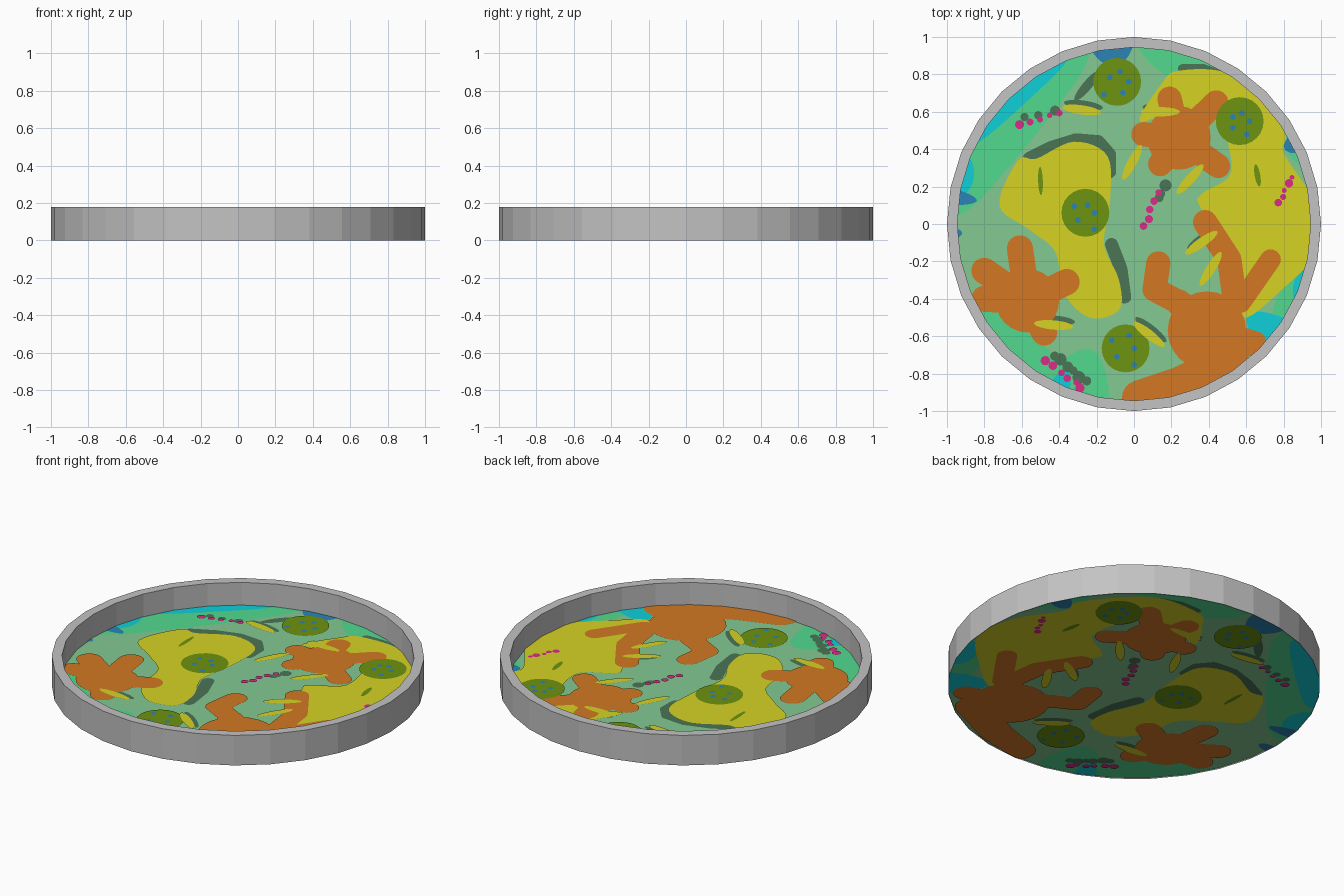
import bpy, bmesh, math, random
from mathutils import Vector
from mathutils.geometry import tessellate_polygon

if "Cube" in bpy.data.objects:
    bpy.data.objects.remove(bpy.data.objects["Cube"])

SIDES, HEIGHT, INNER, FLOOR, STEP = 32, 0.178, 0.945, 0.042, 0.0007
random.seed(4)


def material(name, code):
    """Flat colour from a hex code."""
    lin = [((int(code[i:i + 2], 16) * 1.06 / 255 + 0.055) / 1.055) ** 2.4 for i in (0, 2, 4)]
    m = bpy.data.materials.new(name)
    m.diffuse_color = (*lin, 1)
    m.use_nodes = True
    m.node_tree.nodes["Principled BSDF"].inputs["Base Color"].default_value = m.diffuse_color
    return m


GREY = material("grey", "b8b8b8")
SAGE = material("sage green", "7cbe8a")
MINT = material("mint green", "4ecd87")
CYAN = material("cyan", "0ec4cc")
BLUE = material("blue", "287caa")
DARK = material("dark green", "466e50")
YELLOW = material("yellow", "cac621")
ORANGE = material("orange", "c87222")
OLIVE = material("olive", "678b0f")
PINK = material("pink", "ce2a82")


def add_object(name, bm, mat):
    me = bpy.data.meshes.new(name)
    bm.to_mesh(me)
    bm.free()
    me.materials.append(mat)
    bpy.context.collection.objects.link(bpy.data.objects.new(name, me))


def polar(r, a):
    return Vector((r * math.cos(a), r * math.sin(a)))


# shape helpers, all in hundredths of a unit
def dot(x, y, r):
    return [Vector((x, y)) + polar(r, math.tau * i / 24) for i in range(24)]


def blob(*p):
    """Closed smooth outline."""
    p, out = [Vector(q) for q in p], []
    for i in range(len(p)):
        a, b, c, d = (p[(i + j) % len(p)] for j in (-1, 0, 1, 2))
        for s in range(6):
            t = s / 6
            out.append((2 * b + (c - a) * t + (2 * a - 5 * b + 4 * c - d) * t * t
                        + (3 * b - a - 3 * c + d) * t ** 3) / 2)
    return out


def edge_patch(start, end, depth):
    """Patch along the rim between two angles in degrees."""
    angles = [math.radians(start + (end - start) * i / 24) for i in range(25)]
    inner = [polar(100 - depth * math.sin(math.pi * i / 24 + 1e-6) ** 0.45 if 0 < i < 24 else 100, a)
             for i, a in enumerate(angles)]
    return inner + [polar(102, a) for a in reversed(angles)]


def limb(width, *p):
    """Round-ended thick line, one capsule per segment."""
    p, out = [Vector(q) for q in p], []
    for a, b in zip(p, p[1:]):
        turn = math.atan2(b.y - a.y, b.x - a.x)
        out.append([(b if i <= 10 else a) + polar(width / 2, turn - math.pi / 2 + math.pi * (i - (i > 10)) / 10)
                    for i in range(22)])
    return out


def splash(x, y, r, width, *tips):
    """Round core with limbs reaching out."""
    return [dot(x, y, r)] + [s for t in tips for s in limb(width, (x, y), t)]


def leaf(x, y, angle, length=21, width=5):
    """Pointed brush stroke."""
    turn, half = math.radians(angle), length / 2
    return [Vector((x, y)) + polar(half * math.cos(t), turn) + polar(width / 2 * math.sin(t), turn + math.pi / 2)
            for t in (math.tau * i / 24 for i in range(24))]


def row(n, r, start, end):
    """Uneven line of dots."""
    out = []
    for i in range(n):
        q = Vector(start).lerp(Vector(end), i / (n - 1))
        out.append(dot(q.x + random.uniform(-1, 1), q.y + random.uniform(-1, 1), r * random.uniform(0.7, 1.25)))
    return out


def clamp(v, radius):
    """Keep a point inside the many-sided rim."""
    half = math.pi / SIDES
    lim = radius * math.cos(half) / math.cos(math.atan2(v.y, v.x) % (2 * half) - half)
    return v * (lim / v.length) if v.length > lim else v


def paint(layer, name, mat, shapes):
    """One colour layer, on the inside floor and on the underside."""
    for side, radius, z, up in (("floor", 0.96, FLOOR + layer * STEP, True),
                                ("underside", 1.0, (10 - layer) * STEP, False)):
        bm = bmesh.new()
        for shape in shapes:
            pts = [clamp(v / 100, radius) for v in shape]
            vs = [bm.verts.new((v.x, v.y, z)) for v in pts]
            for t in tessellate_polygon([[v.to_3d() for v in pts]]):
                a, b, c = (pts[i] for i in t)
                area = (b - a).cross(c - a)
                if abs(area) > 1e-9:
                    bm.faces.new([vs[i] for i in (t if (area > 0) == up else t[::-1])])
        add_object(f"{name}_{side}", bm, mat)


# rim wall: upright profile swept round
bm = bmesh.new()
rings = [[bm.verts.new((*polar(r, math.tau * i / SIDES), z)) for i in range(SIDES)]
         for r, z in ((1, 0), (1, HEIGHT), (INNER, HEIGHT), (INNER, 0.02))]
for lo, hi in zip(rings, rings[1:]):
    for i in range(SIDES):
        j = (i + 1) % SIDES
        bm.faces.new((lo[i], lo[j], hi[j], hi[i]))
add_object("rim_wall", bm, GREY)

# base disc and patches along its edge
paint(0, "base", SAGE, [[polar(100, math.tau * i / SIDES) for i in range(SIDES)]])
paint(1, "mint_patch", MINT, [edge_patch(*p) for p in (
    (104, 178, 29), (50, 89, 21), (204, 258, 19), (240, 262, 29), (-38, -16, 14), (18, 36, 10))])
paint(2, "cyan_patch", CYAN, [edge_patch(*p) for p in (
    (110, 155, 13), (157, 173, 11), (-27, -11, 9), (-45, -32, 22), (242, 249, 14))])
paint(3, "blue_patch", BLUE, [edge_patch(*p) for p in ((90, 104, 15), (23, 30, 10), (169, 174, 15), (181, 185, 8))])

# brush strokes: yellow on top, each with a dark one just above it
strokes = ((-28, 61, -8), (-1, 33, 62), (30, 24, 48), (8, -59, -38), (-43, -54, -5),
           (36, -10, 35), (41, -24, 58), (14, 60, 0))
paint(4, "dark_shadow", DARK,
      [leaf(x + 1, y + 2.5, a) for x, y, a in strokes if a < 45]
      + limb(7, (-56, 35), (-44, 41), (-31, 45), (-19, 44), (-13, 37), (-13, 28))
      + limb(7, (-12, -11), (-7, -24), (-5, -39)) + limb(5, (26, 83), (37, 83), (48, 79))
      + [leaf(-25, 74, 50)] + row(3, 2.4, (-58, 58), (-43, 60)) + row(3, 2.8, (14, 14), (16, 20))
      + row(6, 2.8, (-43, -70), (-26, -84)))

# large yellow patches
paint(5, "yellow_patch", YELLOW, [
    blob((-72, 10), (-62, 34), (-52, 35), (-32, 44), (-14, 36), (-13, 10), (-16, -11), (-8, -30),
         (-8, -46), (-24, -50), (-38, -36), (-42, -15), (-56, -3)),
    blob((14, 74), (24, 82), (54, 79), (80, 50), (80, 38), (96, 12), (98, -14), (78, -36), (58, -50),
         (56, -24), (36, 8), (36, 16), (52, 28), (44, 56), (22, 60), (3, 55))])

# orange splashes
paint(6, "orange_splash", ORANGE,
      splash(24, 46, 17, 13, (5, 48), (14, 32), (45, 31), (44, 65), (19, 67))
      + splash(-57, -41, 17, 14, (-80, -25), (-61, -13), (-36, -31), (-80, -40), (-48, -58))
      + splash(39, -57, 21, 14, (64, -64), (24, -42))
      + limb(13, (13, -21), (11, -35), (28, -44)) + limb(13, (38, 1), (51, -19), (54, -42))
      + limb(11, (73, -19), (57, -42)) + limb(19, (3, -93), (24, -86), (52, -73)))

# olive discs and flecks
discs = ((-9, 76), (56.5, 55), (-26, 6), (-4.5, -66.5))
paint(7, "olive_disc", OLIVE, [dot(x, y, 12.8) for x, y in discs]
      + [leaf(-50, 23, 92, 15, 2.5), leaf(66, 26, 100, 12, 3)])

# fine marks on top
paint(8, "yellow_stroke", YELLOW, [leaf(*s) for s in strokes])
paint(9, "pink_dots", PINK, row(5, 2, (-62, 53), (-39, 59)) + row(5, 2.3, (5, -1), (13, 16))
      + row(5, 1.8, (78, 12), (84, 24)) + row(6, 2.2, (-47, -74), (-28, -87)))
paint(9, "blue_dots", BLUE, [dot(x + q.x, y + q.y, 1.5) for x, y in discs
                             for q in (polar(random.uniform(4, 10), k * 1.3) for k in range(5))])
